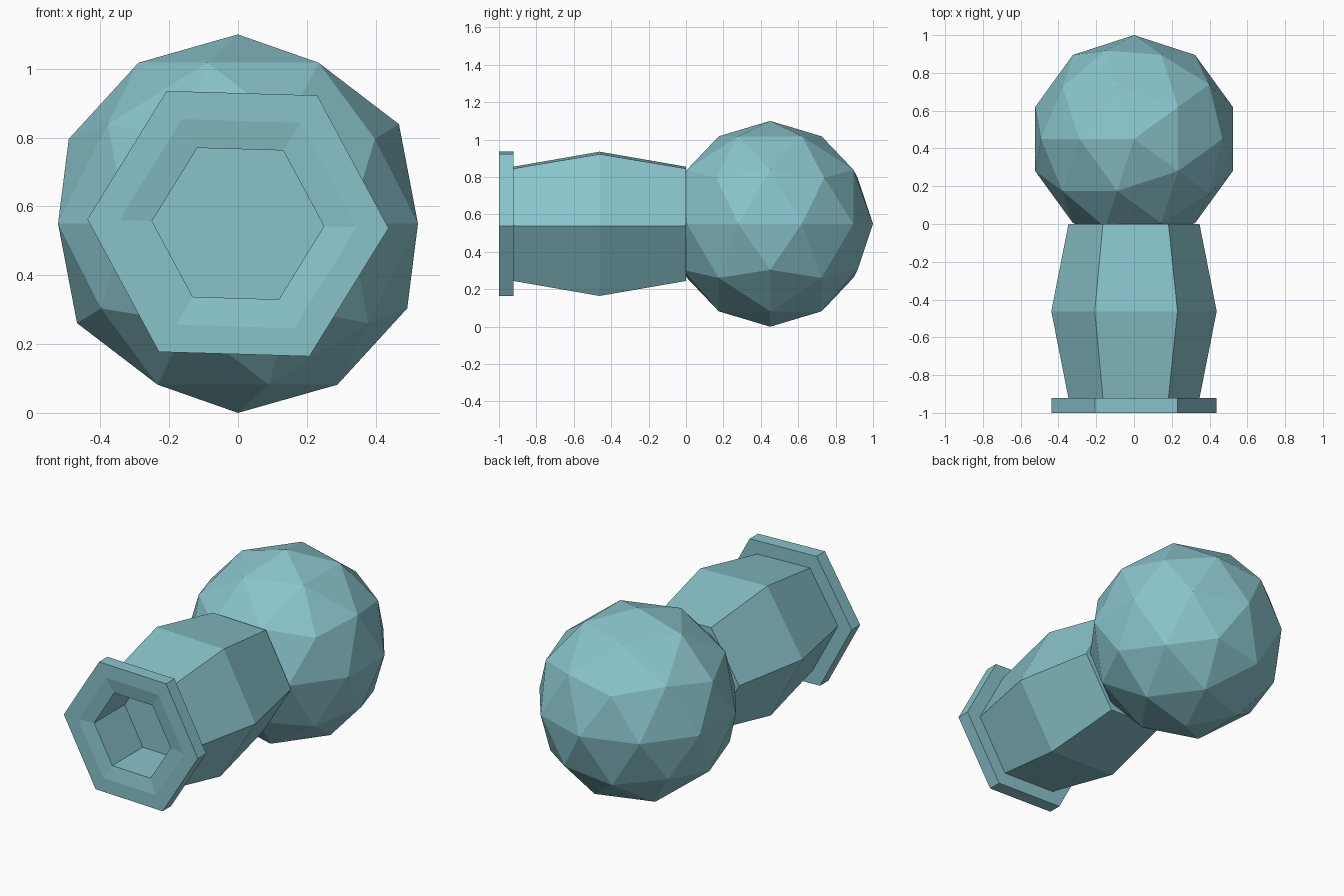
import bpy, bmesh, math
from mathutils import Matrix

# Remove the default cube
cube = bpy.data.objects.get("Cube")
if cube:
    bpy.data.objects.remove(cube, do_unlink=True)

# Single teal colour
teal = bpy.data.materials.new("pale_teal")
teal.use_nodes = True
colour = (0.25, 0.55, 0.6, 1)
teal.diffuse_color = colour
teal.node_tree.nodes["Principled BSDF"].inputs["Base Color"].default_value = colour

AXIS_Z = 0.55
TWIST = math.radians(-1.7)


def add_object(name, bm):
    bmesh.ops.recalc_face_normals(bm, faces=bm.faces)
    mesh = bpy.data.meshes.new(name)
    bm.to_mesh(mesh)
    bm.free()
    mesh.materials.append(teal)
    obj = bpy.data.objects.new(name, mesh)
    bpy.context.collection.objects.link(obj)
    return obj


def hex_lathe(name, profile, sides=6):
    """Sweep (radius, y) points round the y axis, closing both ends."""
    bm = bmesh.new()
    rings = []
    for radius, y in profile:
        ring = []
        for i in range(sides):
            a = TWIST + math.tau * i / sides
            ring.append(bm.verts.new((radius * math.cos(a), y, AXIS_Z + radius * math.sin(a))))
        rings.append(ring)
    for a, b in zip(rings, rings[1:]):
        for i in range(sides):
            j = (i + 1) % sides
            bm.faces.new((a[i], a[j], b[j], b[i]))
    bm.faces.new(rings[0])
    bm.faces.new(rings[-1])
    return add_object(name, bm)


# Hexagonal handle: socket floor, socket wall, dished end, flange, bulged grip
hex_lathe("handle", [
    (0.25, -0.70), (0.25, -0.985), (0.345, -1.0), (0.438, -1.0),
    (0.438, -0.922), (0.347, -0.922), (0.438, -0.462), (0.347, 0.0),
])

# Faceted ball at the back
bm = bmesh.new()
bmesh.ops.create_icosphere(
    bm, subdivisions=2, radius=0.55,
    matrix=Matrix.Translation((0, 0.45, AXIS_Z)) @ Matrix.Rotation(math.pi, 4, "Z"))
add_object("ball", bm)
